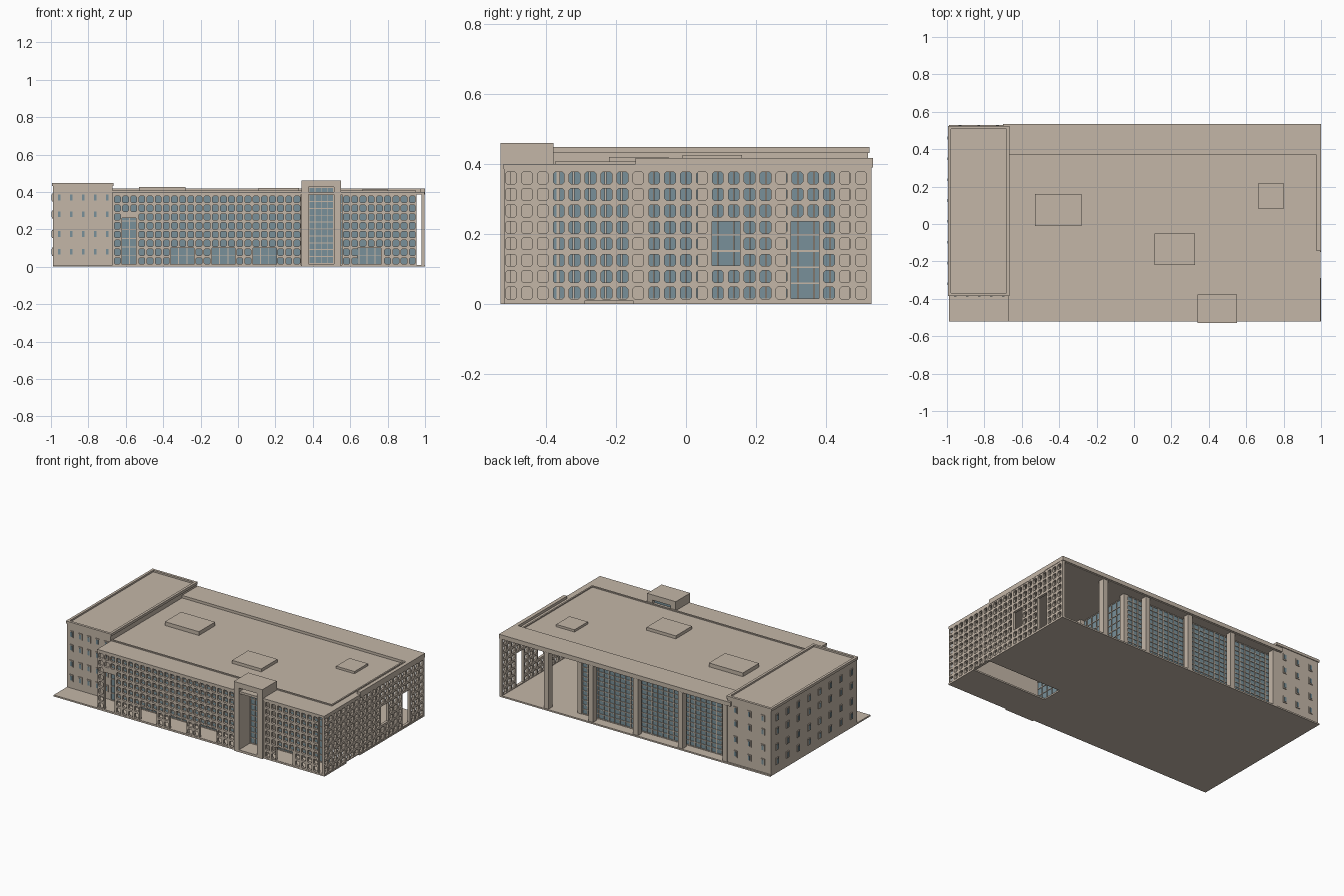
import bpy, bmesh
from mathutils import Matrix, Vector

cube = bpy.data.objects.get("Cube")
if cube:
    bpy.data.objects.remove(cube)


def material(name, rgb):
    m = bpy.data.materials.new(name)
    m.use_nodes = True
    colour = (*rgb, 1)
    m.diffuse_color = colour
    m.node_tree.nodes["Principled BSDF"].inputs["Base Color"].default_value = colour
    return m


STONE = material("warm stone", (0.55, 0.47, 0.39))
GLASS = material("blue grey glass", (0.19, 0.28, 0.32))


def link(name, mesh, mat):
    mesh.materials.clear()
    mesh.materials.append(mat)
    ob = bpy.data.objects.new(name, mesh)
    bpy.context.collection.objects.link(ob)
    return ob


def boxes(name, items, mat=STONE):
    """One object from boxes given as (x0, x1, y0, y1, z0, z1)."""
    bm = bmesh.new()
    for x0, x1, y0, y1, z0, z1 in items:
        size = Matrix.Diagonal((x1 - x0, y1 - y0, z1 - z0, 1))
        mid = Vector((x0 + x1, y0 + y1, z0 + z1)) / 2
        bmesh.ops.create_cube(bm, size=1, matrix=Matrix.Translation(mid) @ size)
    mesh = bpy.data.meshes.new(name)
    bm.to_mesh(mesh)
    bm.free()
    return link(name, mesh, mat)


def spread(start, end, count):
    return [start + (end - start) * i / (count - 1) for i in range(count)]


FRONT = Matrix(((1, 0, 0, 0), (0, 0, -1, 0), (0, 1, 0, 0), (0, 0, 0, 1)))
SIDE = Matrix(((0, 0, 1, 0), (1, 0, 0, 0), (0, 1, 0, 0), (0, 0, 0, 1)))
ROWS = spread(0.031, 0.36, 8)


def screen(name, u0, u1, columns, doors, place):
    """Perforated wall: a filled outline with soft-cornered holes."""
    curve = bpy.data.curves.new(name, 'CURVE')
    curve.dimensions = '2D'
    curve.fill_mode = 'BOTH'
    curve.extrude = 0.009

    def ring(a, b, c, d, r):
        pts = [(a + r, c), (b - r, c), (b, c + r), (b, d - r),
               (b - r, d), (a + r, d), (a, d - r), (a, c + r)]
        if r == 0:
            pts = [(a, c), (b, c), (b, d), (a, d)]
        s = curve.splines.new('POLY')
        s.points.add(len(pts) - 1)
        for p, (u, v) in zip(s.points, pts):
            p.co = (u, v, 0, 1)
        s.use_cyclic_u = True

    ring(u0, u1, 0.008, 0.39, 0)
    for a, b, c, d in doors:
        ring(a, b, c, d, 0)
    w, h = 0.0155, 0.017
    for u in columns:
        for v in ROWS:
            if not any(a - w < u < b + w and c - h < v < d + h for a, b, c, d in doors):
                ring(u - w, u + w, v - h, v + h, 0.005)
    temp = bpy.data.objects.new(name + " outline", curve)
    bpy.context.collection.objects.link(temp)
    graph = bpy.context.evaluated_depsgraph_get()
    mesh = bpy.data.meshes.new_from_object(temp.evaluated_get(graph))
    bpy.data.objects.remove(temp)
    bm = bmesh.new()
    bm.from_mesh(mesh)
    bmesh.ops.remove_doubles(bm, verts=bm.verts, dist=1e-5)
    bmesh.ops.recalc_face_normals(bm, faces=bm.faces)
    for f in bm.faces:
        f.smooth = False
    bm.to_mesh(mesh)
    bm.free()
    link(name, mesh, STONE).matrix_world = place


def glazing(name, axis, at, out, u0, u1, z0, z1, cols, rows):
    """Glass sheet with thin mullions on the side the wall faces."""
    def slab(a, b, d0, d1, c, d):
        lo, hi = sorted((at + out * d0, at + out * d1))
        return (a, b, lo, hi, c, d) if axis == 'y' else (lo, hi, a, b, c, d)
    boxes(name + "_glass", [slab(u0, u1, -0.01, 0, z0, z1)], GLASS)
    t = 0.0025
    bars = [slab(u - t, u + t, 0, 0.005, z0, z1) for u in spread(u0 + t, u1 - t, cols + 1)]
    bars += [slab(u0, u1, 0, 0.004, z - t, z + t) for z in spread(z0 + t, z1 - t, rows + 1)]
    boxes(name + "_mullions", bars)


# Ground slab with an open slot near the right end
boxes("ground_slab", [
    (-0.99, 0.45, -0.52, 0.53, 0, 0.01),
    (0.45, 1.0, -0.52, -0.29, 0, 0.01),
    (0.45, 1.0, -0.15, 0.53, 0, 0.01)])

# Perforated screens on the front and right sides
low = [(a, b, 0.012, 0.10) for a, b in ((-0.36, -0.235), (-0.14, -0.015), (0.08, 0.205))]
front_at = Matrix.Translation((0, -0.51, 0)) @ FRONT
screen("front_screen_main", -0.67, 0.337, spread(-0.645, 0.315, 23),
       [(-0.62, -0.545, 0.012, 0.26)] + low, front_at)
screen("front_screen_end", 0.555, 0.955, spread(0.58, 0.932, 9),
       [(0.64, 0.765, 0.012, 0.10)], front_at)
screen("side_screen", -0.52, 0.53, spread(-0.5, 0.5, 23),
       [(0.075, 0.155, 0.11, 0.235), (0.30, 0.38, 0.015, 0.235)],
       Matrix.Translation((0.989, 0, 0)) @ SIDE)

# Recessed glass walls behind the screens and rear colonnade
glazing("front_wall", 'y', -0.38, -1, -0.67, 0.955, 0.01, 0.386, 37, 8)
glazing("rear_wall", 'y', 0.46, 1, -0.67, 0.44, 0.01, 0.386, 28, 12)
glazing("court_wall", 'x', 0.44, 1, -0.37, 0.46, 0.01, 0.386, 18, 8)
boxes("court_back_wall", [(0.44, 0.955, -0.37, -0.36, 0.01, 0.386)])
boxes("court_piers", [(0.44, 0.47, y - 0.017, y + 0.017, 0.01, 0.386)
                      for y in (-0.135, 0.05, 0.27, 0.45)])
boxes("rear_columns", [(x - 0.017, x + 0.017, 0.485, 0.525, 0.01, 0.386)
                       for x in spread(-0.653, 0.66, 5)])

# Roof plate, raised rear and right strips, curb and roof boxes
boxes("roof_plate", [(-0.67, 0.998, -0.522, 0.53, 0.385, 0.40)])
boxes("rear_roof_strip", [(-0.70, 1.0, 0.37, 0.535, 0.39, 0.417)])
boxes("right_parapet", [(0.975, 1.0, -0.145, 0.37, 0.385, 0.417)])
boxes("roof_curb", [(0.943, 0.953, -0.375, 0.37, 0.40, 0.407),
                    (-0.67, 0.953, -0.375, -0.365, 0.40, 0.407)])
boxes("roof_boxes", [(-0.53, -0.28, -0.01, 0.16, 0.40, 0.425),
                     (0.11, 0.325, -0.22, -0.05, 0.40, 0.42),
                     (0.665, 0.80, 0.08, 0.22, 0.40, 0.415)])

# Entrance tower with a deep portal
boxes("entrance_tower", [(0.34, 0.378, -0.53, -0.378, 0, 0.46),
                         (0.512, 0.55, -0.53, -0.378, 0, 0.46),
                         (0.378, 0.512, -0.53, -0.378, 0.425, 0.46),
                         (0.378, 0.512, -0.53, -0.378, 0, 0.015)])
glazing("entrance", 'y', -0.41, -1, 0.378, 0.512, 0.015, 0.425, 4, 11)

# Solid wing with a rim around its roof
X0, X1, Y0, Y1 = -0.99, -0.67, -0.38, 0.52
boxes("wing_body", [(X0, X1, Y0, Y1, 0, 0.438)])
E, T = 0.005, 0.012
boxes("wing_rim", [(X0 - E, X1 + E, Y0 - E, Y0 + T, 0.432, 0.449),
                   (X0 - E, X1 + E, Y1 - T, Y1 + E, 0.432, 0.449),
                   (X0 - E, X0 + T, Y0 - E, Y1 + E, 0.432, 0.449),
                   (X1 - T, X1 + E, Y0 - E, Y1 + E, 0.432, 0.449)])

# Narrow wing windows with shallow surrounds
frames, panes = [], []
for z in (0.08, 0.175, 0.28, 0.37):
    for out, w0, w1, d in ((frames, 0.014, 0.014, 0.005), (panes, 0.007, 0.007, 0.007)):
        lo, hi = z - 0.008 - w0, z + 0.008 + w1
        for x in spread(-0.955, -0.70, 5):
            out.append((x - w0, x + w1, Y0 - d, Y0, lo, hi))
        for x in spread(-0.93, -0.73, 3):
            out.append((x - w0, x + w1, Y1, Y1 + d, lo, hi))
        for y in spread(-0.32, 0.46, 8):
            out.append((X0 - d, X0, y - w0, y + w1, lo, hi))
boxes("wing_window_frames", frames)
boxes("wing_window_panes", panes, GLASS)
